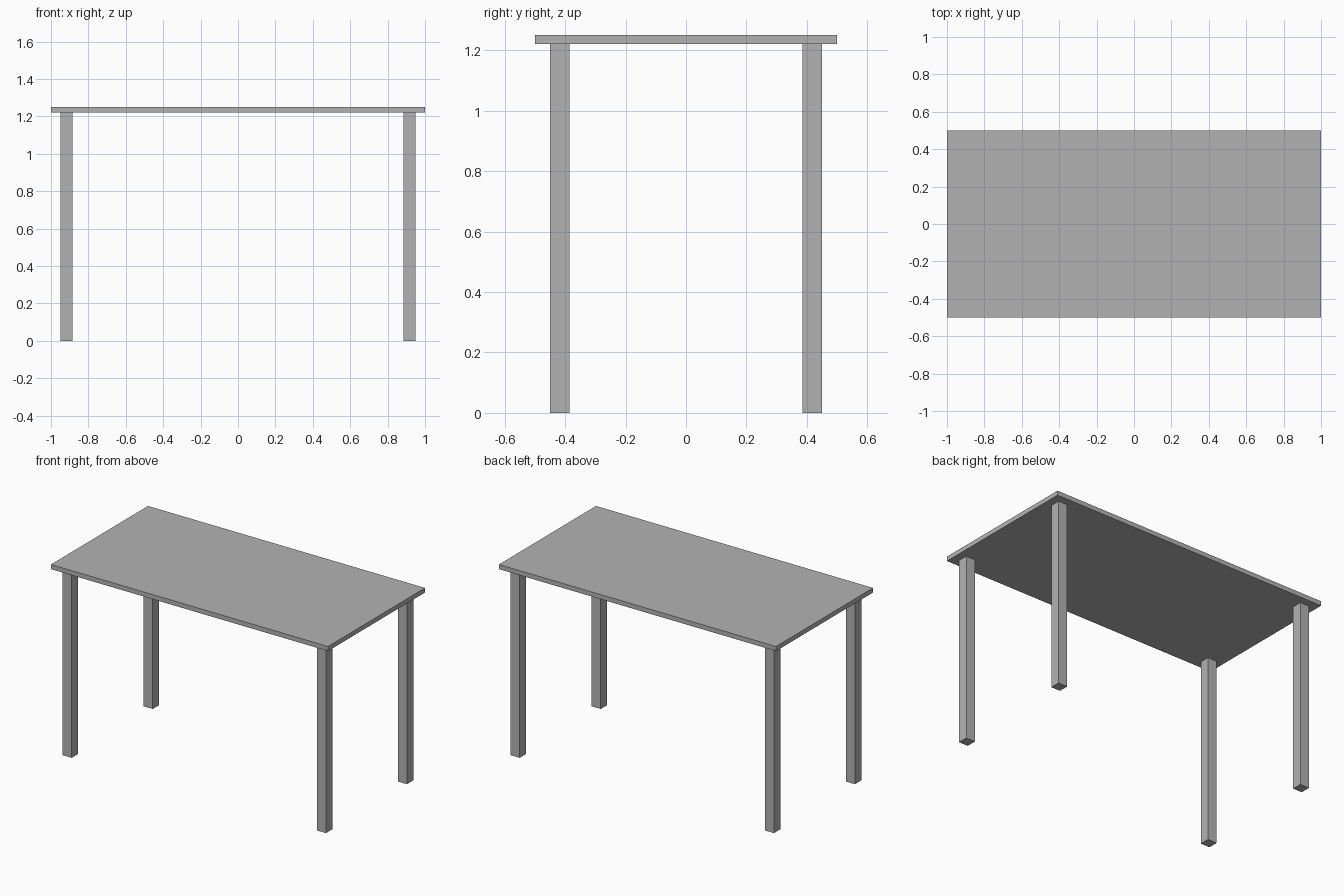
import bpy

# Remove the default cube
cube = bpy.data.objects.get("Cube")
if cube:
    bpy.data.objects.remove(cube, do_unlink=True)

# Single flat grey
grey = bpy.data.materials.new("plain_grey")
grey.use_nodes = True
color = (0.45, 0.45, 0.45, 1.0)
grey.diffuse_color = color
grey.node_tree.nodes["Principled BSDF"].inputs["Base Color"].default_value = color

LENGTH, DEPTH, HEIGHT = 2.0, 1.0, 1.25
TOP_THICK = 0.03
LEG = 0.065      # square leg width
INSET = 0.05     # gap from table edge to leg


def box(name, center, size):
    bpy.ops.mesh.primitive_cube_add(size=1, location=center)
    obj = bpy.context.object
    obj.name = name
    obj.scale = size
    bpy.ops.object.transform_apply(location=False, rotation=False, scale=True)
    obj.data.materials.append(grey)
    return obj


# Table top
box("table_top", (0, 0, HEIGHT - TOP_THICK / 2), (LENGTH, DEPTH, TOP_THICK))

# Four legs, one near each corner
leg_height = HEIGHT - TOP_THICK
leg_x = LENGTH / 2 - INSET - LEG / 2
leg_y = DEPTH / 2 - INSET - LEG / 2
for side, sx in (("left", 1), ("right", -1)):
    for end, sy in (("front", -1), ("back", 1)):
        box(f"{end}_{side}_leg", (sx * leg_x, sy * leg_y, leg_height / 2),
            (LEG, LEG, leg_height))
